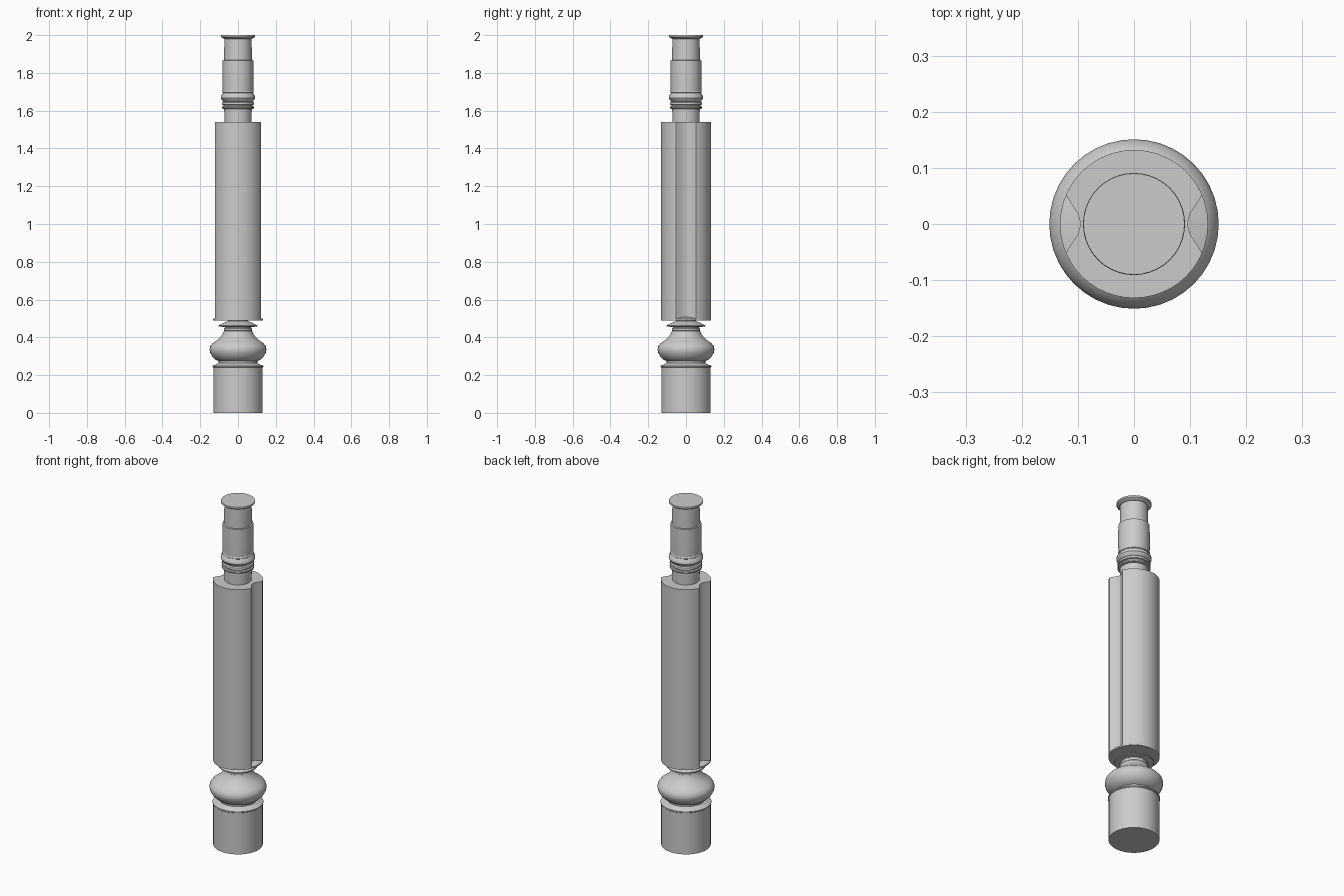
import bpy, bmesh
from math import sin, cos, pi, radians, asin

if "Cube" in bpy.data.objects:
    bpy.data.objects.remove(bpy.data.objects["Cube"])

SIDES = 40


def finish(name, bm):
    bmesh.ops.recalc_face_normals(bm, faces=bm.faces)
    mesh = bpy.data.meshes.new(name)
    bm.to_mesh(mesh)
    bm.free()
    ob = bpy.data.objects.new(name, mesh)
    bpy.context.collection.objects.link(ob)
    bpy.ops.object.select_all(action='DESELECT')
    bpy.context.view_layer.objects.active = ob
    ob.select_set(True)
    bpy.ops.object.shade_smooth_by_angle(angle=radians(30))
    return ob


def lathe(name, profile):
    """Closed turned part from (radius, height) points, bottom to top."""
    bm = bmesh.new()
    rings = [[bm.verts.new((r * cos(2 * pi * i / SIDES), r * sin(2 * pi * i / SIDES), z))
              for i in range(SIDES)] for r, z in profile]
    for a, b in zip(rings, rings[1:]):
        for i in range(SIDES):
            j = (i + 1) % SIDES
            bm.faces.new((a[i], a[j], b[j], b[i]))
    bm.faces.new(rings[0][::-1])
    bm.faces.new(rings[-1])
    return finish(name, bm)


def prism(name, outline, z0, z1):
    bm = bmesh.new()
    face = bm.faces.new([bm.verts.new((x, y, z0)) for x, y in outline])
    top = bmesh.ops.extrude_face_region(bm, geom=[face], use_keep_orig=True)
    verts = [v for v in top['geom'] if isinstance(v, bmesh.types.BMVert)]
    bmesh.ops.translate(bm, vec=(0, 0, z1 - z0), verts=verts)
    return finish(name, bm)


# Base drum with a thin lip
lathe("base_drum", [(0.131, 0), (0.131, 0.24), (0.134, 0.243), (0.134, 0.249),
                    (0.112, 0.258), (0.102, 0.264)])

# Turned bulb, collar disc and neck
lathe("bulb", [(0.102, 0.262), (0.102, 0.274), (0.118, 0.281), (0.136, 0.298),
               (0.147, 0.318), (0.151, 0.336), (0.147, 0.353), (0.134, 0.369),
               (0.113, 0.384), (0.093, 0.402), (0.08, 0.42), (0.073, 0.436),
               (0.072, 0.45)])
lathe("bulb_collar", [(0.07, 0.432), (0.075, 0.436), (0.075, 0.446), (0.07, 0.45),
                      (0.07, 0.455), (0.102, 0.457), (0.102, 0.463),
                      (0.075, 0.477), (0.053, 0.486), (0.053, 0.493)])

# Main column: circle with a concave groove on the left and right
R = 0.132
a = asin(0.052 / R)
groove = [(0.11, 0.033), (0.1, 0.018), (0.095, 0), (0.1, -0.018), (0.11, -0.033)]
n = 18
arc = [(R * cos(a + (pi - 2 * a) * i / n), R * sin(a + (pi - 2 * a) * i / n))
       for i in range(n + 1)]
half = arc + [(-x, y) for x, y in groove]
prism("grooved_column", half + [(-x, -y) for x, y in half], 0.495, 1.54)
lathe("column_foot_plate", [(R, 0.49), (R, 0.498), (0.09, 0.51)])

# Upper neck with stacked rings
lathe("upper_neck", [(0.072, 1.53), (0.073, 1.612), (0.073, 1.70)])
lathe("lower_rings", [(0.073, 1.609), (0.084, 1.611), (0.086, 1.617), (0.084, 1.623),
                      (0.078, 1.626), (0.078, 1.63), (0.085, 1.632), (0.086, 1.638),
                      (0.084, 1.644), (0.076, 1.65)])
lathe("upper_ring", [(0.076, 1.648), (0.086, 1.656), (0.091, 1.668), (0.089, 1.68),
                     (0.082, 1.689), (0.079, 1.694)])

# Sleeve, narrow spindle and cap
lathe("sleeve", [(0.079, 1.692), (0.083, 1.695), (0.083, 1.702), (0.081, 1.705),
                 (0.082, 1.78), (0.081, 1.866), (0.073, 1.868)])
lathe("spindle", [(0.074, 1.86), (0.072, 1.982)])
lathe("cap", [(0.072, 1.98), (0.082, 1.984), (0.09, 1.99), (0.091, 1.996), (0.09, 2.0)])
